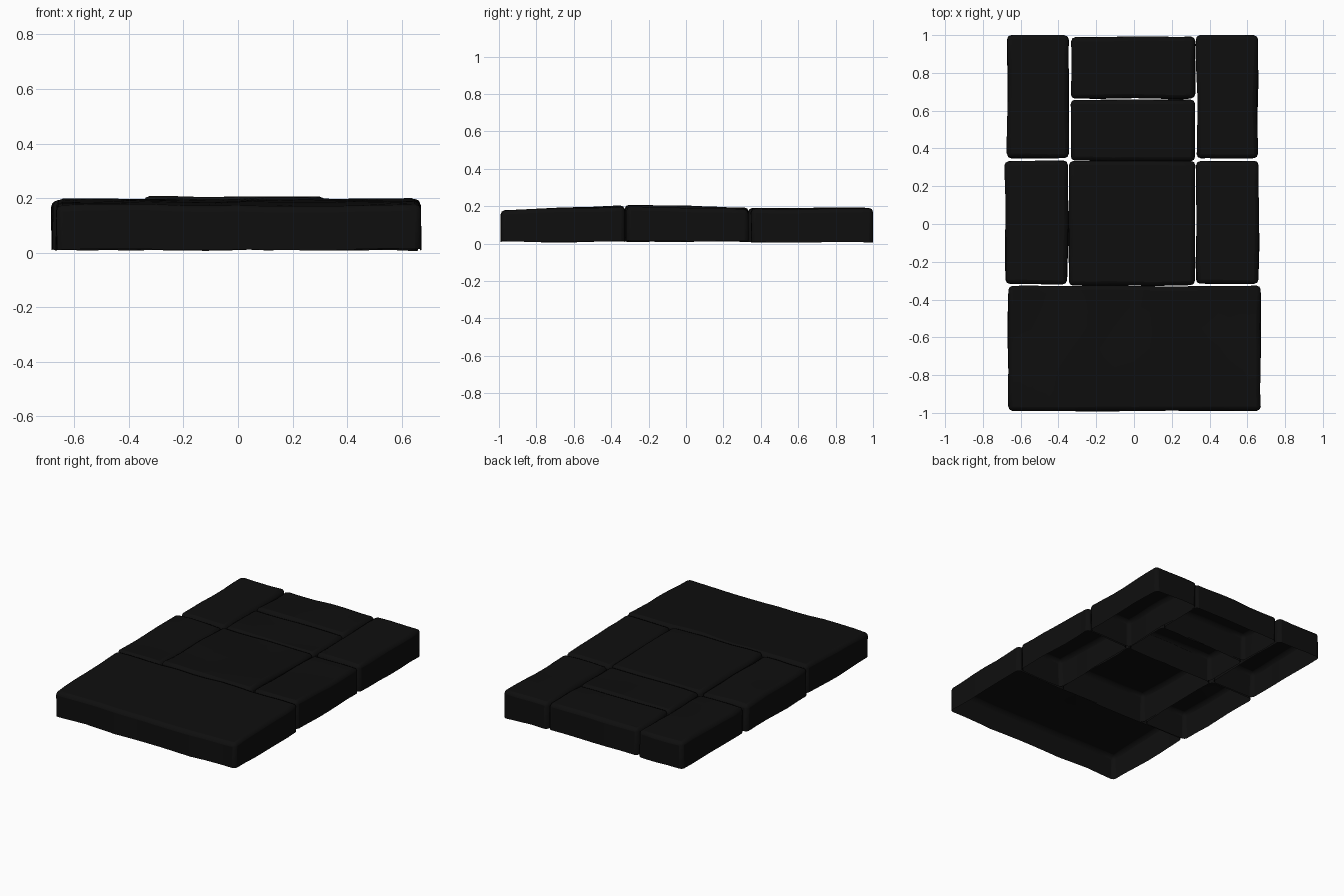
import bpy
import bmesh
from math import radians
from mathutils import Vector, noise

cube = bpy.data.objects.get("Cube")
if cube:
    bpy.data.objects.remove(cube, do_unlink=True)

# Single dark stone colour
stone = bpy.data.materials.new("black stone")
stone.use_nodes = True
colour = (0.0045, 0.0045, 0.0045, 1)
stone.diffuse_color = colour
shader = stone.node_tree.nodes["Principled BSDF"]
shader.inputs["Base Color"].default_value = colour
shader.inputs["Roughness"].default_value = 0.9


def slab(name, x0, x1, y0, y1, front_top, back_top):
    """Worn paving block: an open-bottomed shell with wavy, rounded edges."""
    bm = bmesh.new()
    bmesh.ops.create_cube(bm, size=1)
    for v in bm.verts:
        v.co = Vector((x1 if v.co.x > 0 else x0,
                       y1 if v.co.y > 0 else y0,
                       (back_top if v.co.y > 0 else front_top) if v.co.z > 0 else 0.012))
    bm.normal_update()
    bottom = min(bm.faces, key=lambda f: f.normal.z)
    bmesh.ops.delete(bm, geom=[bottom], context='FACES_ONLY')

    # Slice the block so that its edges can wander
    for axis, low, high in ((0, x0, x1), (1, y0, y1)):
        count = max(3, round((high - low) / 0.11))
        for i in range(1, count):
            point, normal = Vector(), Vector()
            point[axis] = low + (high - low) * i / count
            normal[axis] = 1
            bmesh.ops.bisect_plane(bm, geom=bm.verts[:] + bm.edges[:] + bm.faces[:],
                                   plane_co=point, plane_no=normal)

    # Gentle wear on the sides, top and lower rim
    offset = Vector((x0 * 7, y0 * 7, 3))
    for v in bm.verts:
        wave = noise.noise_vector(v.co * 4 + offset)
        v.co += Vector((wave.x * 0.009, wave.y * 0.007, wave.z * 0.010))
        v.co.y = max(-1, min(1, v.co.y))
        v.co.z = max(0, v.co.z)
    mesh = bpy.data.meshes.new(name)
    bm.to_mesh(mesh)
    bm.free()
    mesh.materials.append(stone)
    obj = bpy.data.objects.new(name, mesh)
    bpy.context.collection.objects.link(obj)

    # Rounded top edges and corners
    bevel = obj.modifiers.new("worn edges", 'BEVEL')
    bevel.width = 0.022
    bevel.segments = 2
    bevel.limit_method = 'ANGLE'
    bevel.angle_limit = radians(50)
    bpy.ops.object.select_all(action='DESELECT')
    obj.select_set(True)
    bpy.context.view_layer.objects.active = obj
    bpy.ops.object.shade_smooth_by_angle(angle=radians(35))


# Wide front slab
slab("front_slab", -0.665, 0.67, -0.99, -0.328, 0.175, 0.2)

# Middle column
slab("centre_slab", -0.345, 0.322, -0.325, 0.333, 0.207, 0.19)
slab("inner_back_slab", -0.332, 0.32, 0.333, 0.658, 0.188, 0.188)
slab("outer_back_slab", -0.33, 0.322, 0.665, 0.99, 0.192, 0.188)

# Side columns
slab("right_middle_slab", -0.68, -0.352, -0.318, 0.335, 0.195, 0.187)
slab("right_back_slab", -0.672, -0.345, 0.348, 1.0, 0.187, 0.187)
slab("left_middle_slab", 0.332, 0.66, -0.318, 0.332, 0.198, 0.185)
slab("left_back_slab", 0.332, 0.655, 0.348, 1.0, 0.188, 0.19)
